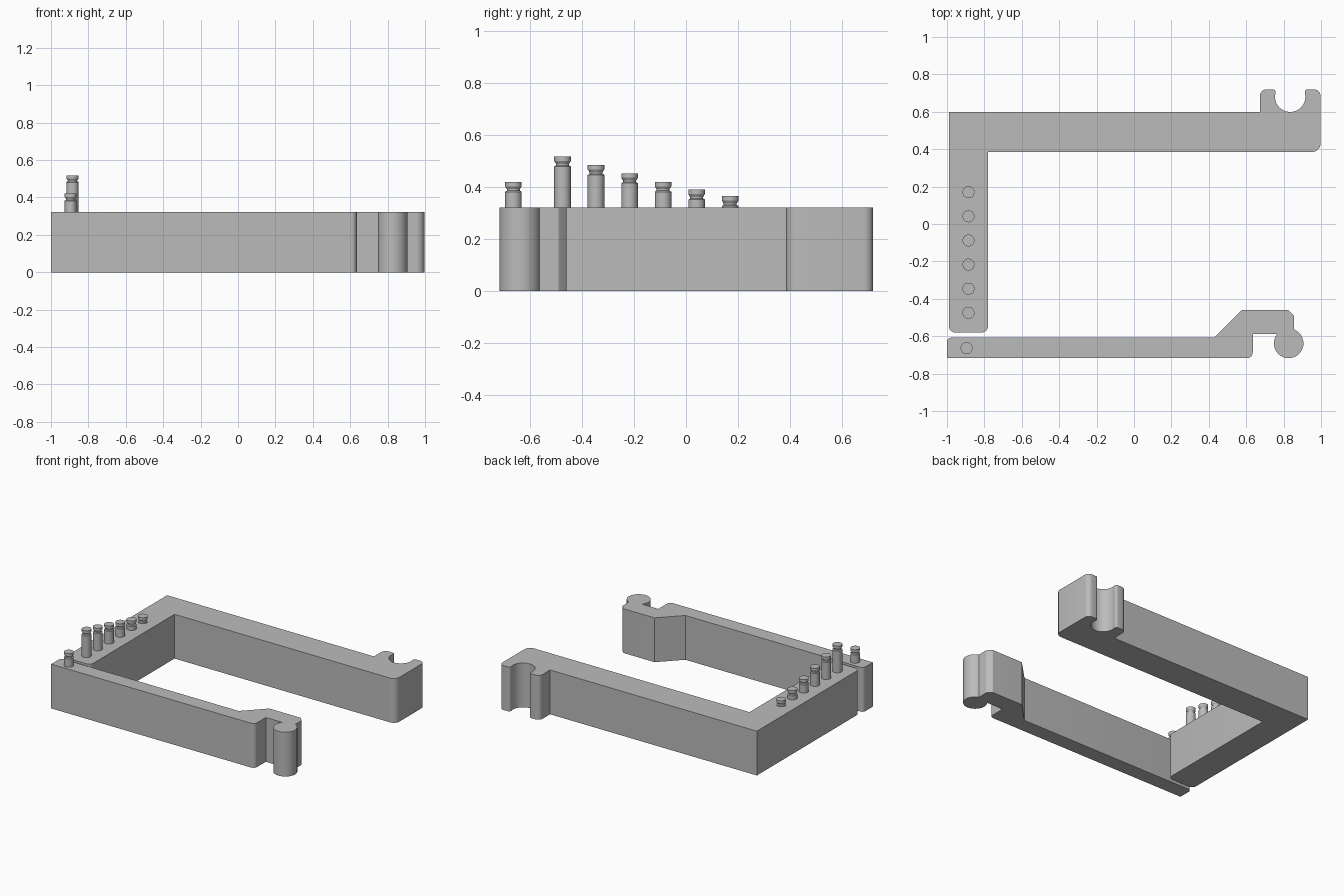
import bpy, bmesh, math
from mathutils import Vector

if "Cube" in bpy.data.objects:
    bpy.data.objects.remove(bpy.data.objects["Cube"])

HEIGHT = 0.322
gray = bpy.data.materials.new("gray_plastic")
gray.diffuse_color = (0.5, 0.5, 0.5, 1)
gray.use_nodes = True
gray.node_tree.nodes["Principled BSDF"].inputs["Base Color"].default_value = gray.diffuse_color


def finish(bm, name):
    bmesh.ops.recalc_face_normals(bm, faces=bm.faces)
    mesh = bpy.data.meshes.new(name)
    bm.to_mesh(mesh)
    bm.free()
    ob = bpy.data.objects.new(name, mesh)
    bpy.context.collection.objects.link(ob)
    mesh.materials.append(gray)
    bpy.ops.object.select_all(action='DESELECT')
    ob.select_set(True)
    bpy.context.view_layer.objects.active = ob
    bpy.ops.object.shade_smooth_by_angle(angle=math.radians(30))
    return ob


def arc(cx, cy, r, a0, a1, n=28):
    """Points on an arc, angles in degrees."""
    angles = [math.radians(a0 + (a1 - a0) * i / n) for i in range(n + 1)]
    return [(cx + r * math.cos(a), cy + r * math.sin(a), 0) for a in angles]


def rounded(points, n=6):
    """Round each (x, y, radius) corner of a closed outline."""
    out = []
    for i, (x, y, r) in enumerate(points):
        p = Vector((x, y))
        if r == 0:
            out.append(p)
            continue
        a = (Vector(points[i - 1][:2]) - p).normalized()
        b = (Vector(points[(i + 1) % len(points)][:2]) - p).normalized()
        half = a.angle(b) / 2
        center = p + (a + b).normalized() * r / math.sin(half)
        start = p + a * r / math.tan(half) - center
        end = p + b * r / math.tan(half) - center
        sweep = math.atan2(start.x * end.y - start.y * end.x, start.dot(end))
        for k in range(n + 1):
            t = sweep * k / n
            c, s = math.cos(t), math.sin(t)
            out.append(center + Vector((start.x * c - start.y * s,
                                        start.x * s + start.y * c)))
    return out


def slab(name, outline):
    bm = bmesh.new()
    face = bm.faces.new([bm.verts.new((p.x, p.y, 0)) for p in rounded(outline)])
    top = bmesh.ops.extrude_face_region(bm, geom=[face])["geom"]
    bmesh.ops.translate(bm, vec=(0, 0, HEIGHT),
                        verts=[v for v in top if isinstance(v, bmesh.types.BMVert)])
    return finish(bm, name)


def peg(name, x, y, top, sides=32):
    """Turned pin with a narrow neck under a flat cap."""
    profile = [(0.032, HEIGHT - 0.01), (0.032, top - 0.038), (0.025, top - 0.034),
               (0.025, top - 0.028), (0.032, top - 0.017), (0.032, top)]
    bm = bmesh.new()
    rings = [[bm.verts.new((x + r * math.cos(math.tau * i / sides),
                            y + r * math.sin(math.tau * i / sides), z))
              for i in range(sides)] for r, z in profile]
    for lo, hi in zip(rings, rings[1:]):
        for i in range(sides):
            j = (i + 1) % sides
            bm.faces.new((lo[i], lo[j], hi[j], hi[i]))
    bm.faces.new(rings[0][::-1])
    bm.faces.new(rings[-1])
    return finish(bm, name)


# L-shaped frame ending in an open round socket
slab("frame_arm",
     [(-0.99, -0.58, 0.035), (-0.78, -0.58, 0.035), (-0.78, 0.385, 0),
      (0.997, 0.385, 0.045), (0.997, 0.72, 0.035), (0.913, 0.72, 0.015)]
     + arc(0.835, 0.68, 0.081, 15, -195)
     + [(0.757, 0.72, 0.015), (0.673, 0.72, 0.035), (0.673, 0.6, 0), (-0.99, 0.6, 0)])

# Straight arm with an angled hook ending in a round pivot
slab("hook_arm",
     [(-1.0, -0.717, 0), (0.635, -0.717, 0.03), (0.635, -0.588, 0), (0.765, -0.588, 0)]
     + arc(0.827, -0.638, 0.079, 143, 429, 40)
     + [(0.855, -0.49, 0.01), (0.825, -0.46, 0.01), (0.575, -0.46, 0),
        (0.43, -0.607, 0), (-1.0, -0.607, 0.025)])

# Row of pegs stepping up towards the front, and one on the hook arm
for i, top in enumerate((0.365, 0.39, 0.42, 0.453, 0.485, 0.517)):
    peg(f"frame_peg_{i + 1}", -0.885, 0.17 - 0.129 * i, top)
peg("hook_arm_peg", -0.895, -0.664, 0.42)
